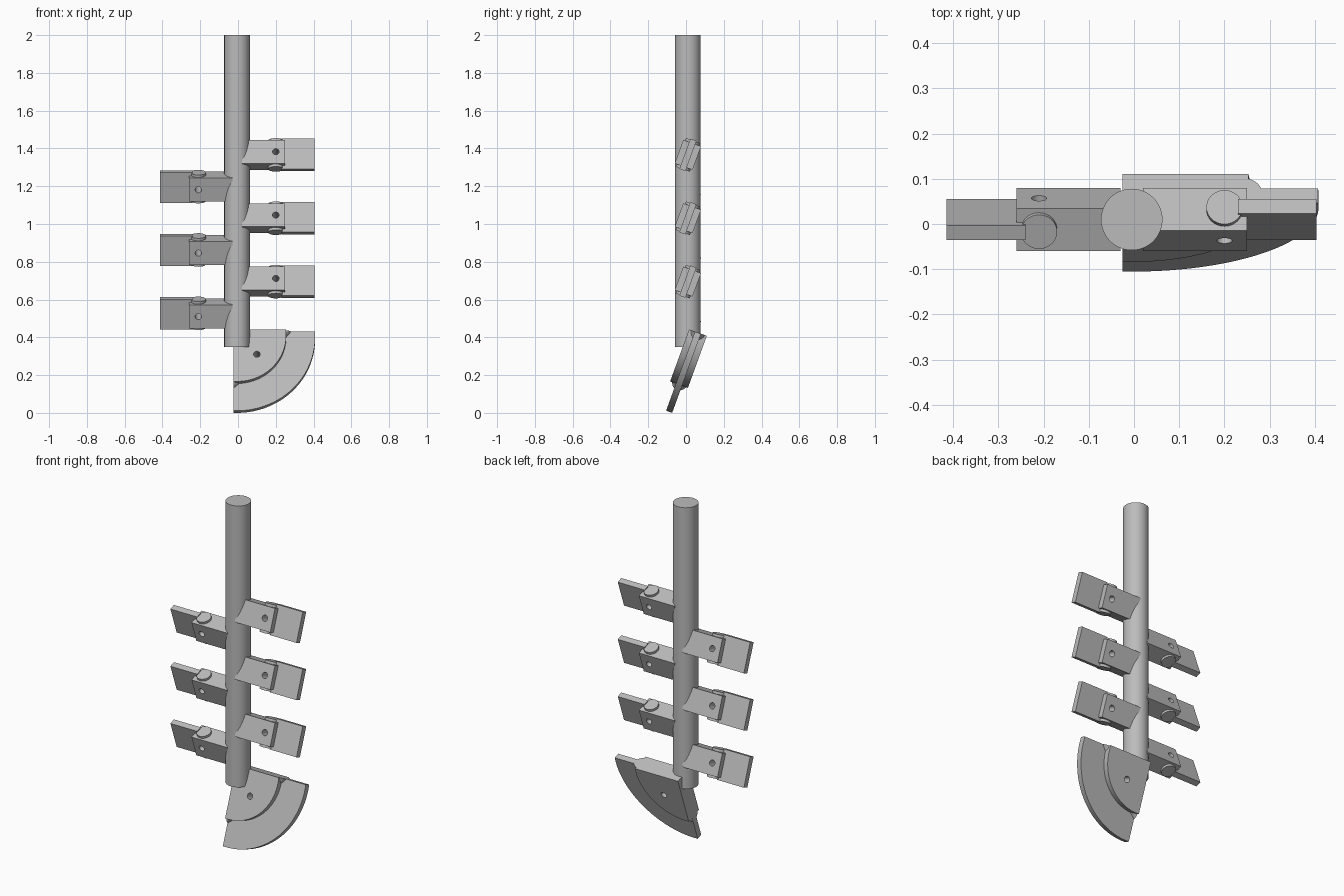
import bpy, bmesh, math
from mathutils import Matrix, Vector

if "Cube" in bpy.data.objects:
    bpy.data.objects.remove(bpy.data.objects["Cube"], do_unlink=True)

steel = bpy.data.materials.new("grey_steel")
steel.use_nodes = True
GREY = (0.5, 0.5, 0.5, 1)
steel.diffuse_color = GREY
steel.node_tree.nodes["Principled BSDF"].inputs["Base Color"].default_value = GREY

AXIS = Vector((-0.005, 0.01, 0))
TILT = Matrix.Rotation(math.radians(-20), 4, 'X')
HOLE_R = 0.017


def finish(name, bm, matrix):
    bmesh.ops.recalc_face_normals(bm, faces=bm.faces)
    mesh = bpy.data.meshes.new(name)
    bm.to_mesh(mesh)
    bm.free()
    mesh.materials.append(steel)
    ob = bpy.data.objects.new(name, mesh)
    bpy.context.collection.objects.link(ob)
    ob.matrix_world = matrix
    bpy.context.view_layer.update()
    return ob


def smooth(ob):
    bpy.ops.object.select_all(action='DESELECT')
    ob.select_set(True)
    bpy.context.view_layer.objects.active = ob
    bpy.ops.object.shade_smooth_by_angle(angle=math.radians(30))


def box(name, x0, x1, thick, height, matrix):
    bm = bmesh.new()
    bmesh.ops.create_cube(bm, size=1)
    bmesh.ops.scale(bm, vec=(x1 - x0, thick, height), verts=bm.verts)
    bmesh.ops.translate(bm, vec=((x0 + x1) / 2, 0, 0), verts=bm.verts)
    return finish(name, bm, matrix)


def cylinder(name, radius, depth, matrix):
    bm = bmesh.new()
    bmesh.ops.create_cone(bm, cap_ends=True, segments=48, radius1=radius,
                          radius2=radius, depth=depth)
    return finish(name, bm, matrix)


def drill(parts, x, z, matrix):
    """Cut a cross hole along local Y, then drop the cutter."""
    place = matrix @ Matrix.Translation((x, 0, z)) @ Matrix.Rotation(math.pi / 2, 4, 'X')
    cutter = cylinder("hole_cutter", HOLE_R, 0.3, place)
    cutter.hide_render = True
    for ob in parts:
        mod = ob.modifiers.new("hole", 'BOOLEAN')
        mod.operation = 'DIFFERENCE'
        mod.solver = 'EXACT'
        mod.object = cutter
        bpy.context.view_layer.objects.active = ob
        bpy.ops.object.modifier_apply(modifier=mod.name)
    bpy.data.objects.remove(cutter, do_unlink=True)


def sector(name, radius, thick, left, top, matrix):
    """Quarter disc whose straight sides sit a little outside its centre."""
    a0 = math.asin(top / radius)
    a1 = -math.pi / 2 - math.asin(-left / radius)
    steps = 40
    pts = [(left, top)]
    for i in range(steps + 1):
        a = a0 + (a1 - a0) * i / steps
        pts.append((radius * math.cos(a), radius * math.sin(a)))
    bm = bmesh.new()
    face = bm.faces.new([bm.verts.new((x, -thick / 2, z)) for x, z in pts])
    out = bmesh.ops.extrude_face_region(bm, geom=[face])
    moved = [v for v in out["geom"] if isinstance(v, bmesh.types.BMVert)]
    bmesh.ops.translate(bm, vec=(0, thick, 0), verts=moved)
    return finish(name, bm, matrix)


def flare(name, start, end, along, matrix):
    """Slanted round stub between two equal discs in the plane of local Y and 'along'."""
    bm = bmesh.new()
    rings = []
    for c in (start, end):
        ring = []
        for i in range(32):
            a = math.tau * i / 32
            ring.append(bm.verts.new(Vector(c) + 0.04 * (
                math.cos(a) * Vector(along) + math.sin(a) * Vector((0, 1, 0)))))
        rings.append(ring)
        bm.faces.new(ring)
    for i in range(32):
        j = (i + 1) % 32
        bm.faces.new((rings[0][i], rings[0][j], rings[1][j], rings[1][i]))
    return finish(name, bm, matrix)


# Shaft
smooth(cylinder("shaft", 0.068, 1.65, Matrix.Translation(AXIS + Vector((0, 0, 1.175)))))

# Tilted paddles: three per side, staggered in height
for side, turn, lowest in (("left", 0, 0.695), ("right", math.pi, 0.527)):
    for n in range(3):
        m = (Matrix.Translation(AXIS + Vector((0, 0, lowest + 0.3355 * n)))
             @ Matrix.Rotation(turn, 4, 'Z') @ TILT)
        tag = f"{side}_{n + 1}"
        holder = box("holder_" + tag, 0.025, 0.255, 0.1, 0.132, m)
        pin = cylinder("pin_" + tag, 0.04, 0.16, m @ Matrix.Translation((0.205, 0, 0)))
        box("blade_" + tag, 0.235, 0.409, 0.034, 0.17, m)
        drill([holder, pin], 0.205, 0, m)
        smooth(holder)
        smooth(pin)

# Quarter-round foot at the shaft's lower end
foot = Matrix.Translation((AXIS.x, 0.052, 0.394)) @ TILT
hub = sector("foot_hub", 0.26, 0.1, -0.02, 0.033, foot)
plate = sector("foot_blade", 0.413, 0.034, -0.02, 0.032, foot)
drill([hub, plate], 0.105, -0.107, foot)
smooth(hub)
smooth(plate)
smooth(flare("foot_flare_top", (0.25, 0, 0.032), (0.2, 0, -0.03), (1, 0, 0), foot))
smooth(flare("foot_flare_bottom", (-0.019, 0, -0.25), (0.03, 0, -0.21), (0, 0, 1), foot))
